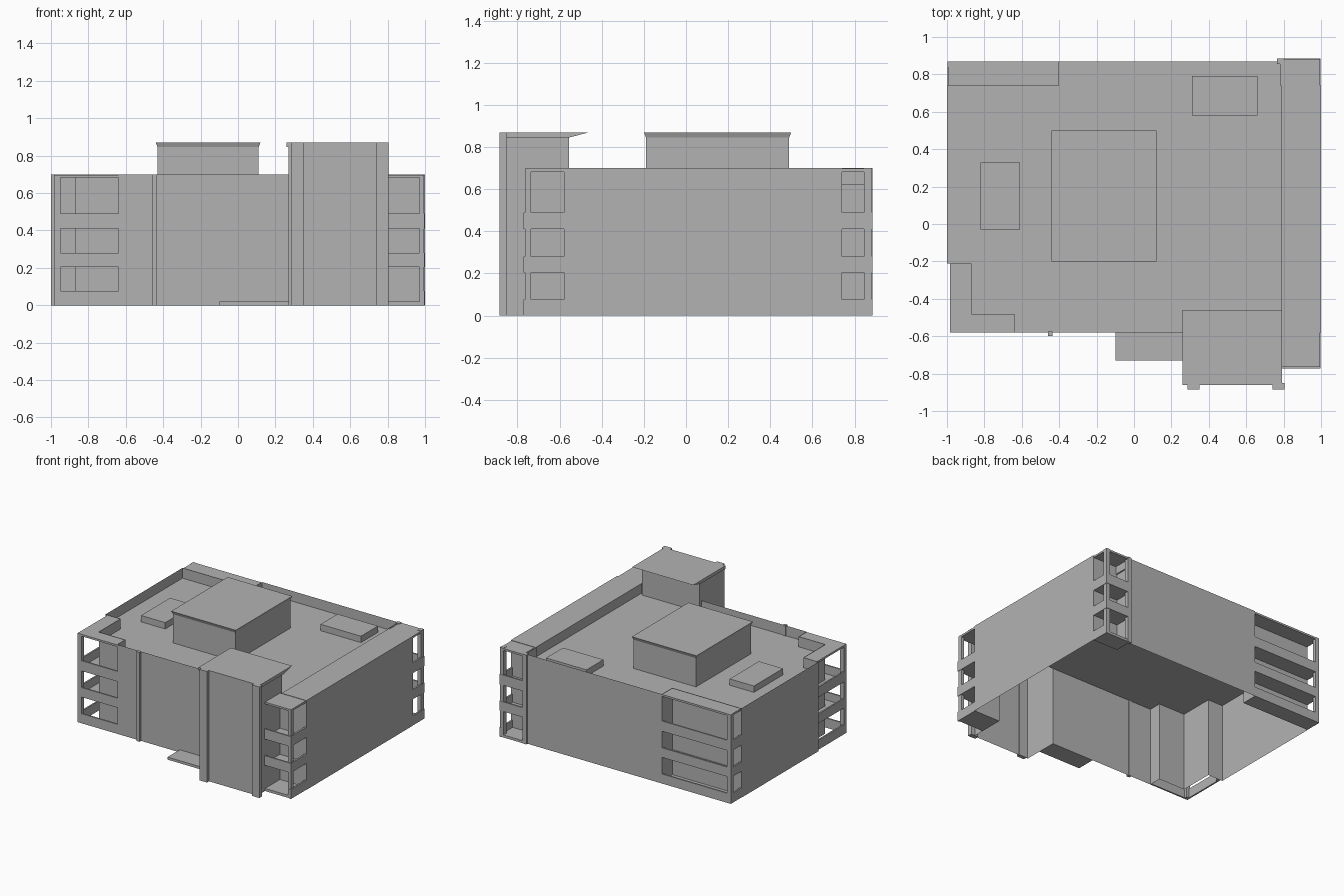
import bpy, bmesh

cube = bpy.data.objects.get("Cube")
if cube:
    bpy.data.objects.remove(cube)

H, ROOF, TOP = 0.70, 0.62, 0.87
T = 0.012

grey = bpy.data.materials.new("plain_grey")
grey.use_nodes = True
tone = (0.45, 0.45, 0.45, 1)
grey.diffuse_color = tone
grey.node_tree.nodes["Principled BSDF"].inputs["Base Color"].default_value = tone


def finish(name, bm):
    mesh = bpy.data.meshes.new(name)
    bm.to_mesh(mesh)
    bm.free()
    mesh.materials.append(grey)
    obj = bpy.data.objects.new(name, mesh)
    bpy.context.collection.objects.link(obj)
    return obj


def prism(name, pts, z0, z1, flare=0.0, bottom=True):
    """Upright prism from a counter-clockwise outline; flare widens the top."""
    bm = bmesh.new()
    cx = sum(p[0] for p in pts) / len(pts)
    cy = sum(p[1] for p in pts) / len(pts)
    low = [bm.verts.new((x, y, z0)) for x, y in pts]
    high = [bm.verts.new((x + (flare if x > cx else -flare),
                          y + (flare if y > cy else -flare), z1)) for x, y in pts]
    for i in range(len(pts)):
        j = (i + 1) % len(pts)
        bm.faces.new((low[i], low[j], high[j], high[i]))
    bm.faces.new(high)
    if bottom:
        bm.faces.new(low[::-1])
    return finish(name, bm)


def box(name, x0, x1, y0, y1, z0, z1, **kw):
    return prism(name, [(x0, y0), (x1, y0), (x1, y1), (x0, y1)], z0, z1, **kw)


# Outer walls: one open-bottomed sheet around the whole footprint
left_part = [(-0.4, 0.87), (-0.4, 0.74), (-1, 0.74), (-1, -0.21), (-0.87, -0.21),
             (-0.87, -0.48), (-0.64, -0.48), (-0.64, -0.58)]
tower_part = [(0.27, -0.58), (0.27, -0.86), (0.77, -0.86), (0.77, -0.58)]
right_part = [(1, -0.58), (1, 0.74), (0.78, 0.74), (0.78, 0.87)]
bm = bmesh.new()
ring = [bm.verts.new((x, y, 0)) for x, y in left_part + tower_part + right_part]
edges = [bm.edges.new((ring[i - 1], ring[i])) for i in range(len(ring))]
ext = bmesh.ops.extrude_edge_only(bm, edges=edges)
bmesh.ops.translate(bm, vec=(0, 0, H),
                    verts=[g for g in ext["geom"] if isinstance(g, bmesh.types.BMVert)])
for f in bm.faces:
    f.normal_update()
wall = next(f for f in bm.faces if all(v.co.x > 0.99 for v in f.verts))
if wall.normal.x < 0:
    bmesh.ops.reverse_faces(bm, faces=bm.faces[:])
finish("outer_walls", bm)

# Sunken roof with a thin parapet rim
bm = bmesh.new()
outline = left_part + [(0.79, -0.58), (0.79, 0.87)]
deck = bm.faces.new([bm.verts.new((x, y, H)) for x, y in outline])
deck.normal_update()
bmesh.ops.inset_region(bm, faces=[deck], thickness=T, use_even_offset=True)
ext = bmesh.ops.extrude_face_region(bm, geom=[deck])
bmesh.ops.translate(bm, vec=(0, 0, ROOF - H),
                    verts=[g for g in ext["geom"] if isinstance(g, bmesh.types.BMVert)])
if deck.is_valid:
    bmesh.ops.delete(bm, geom=[deck], context="FACES_ONLY")
finish("sunken_roof", bm)
box("side_roof_strip", 0.785, 1, -0.58, 0.74, H - 0.005, H)

# Roof structures
box("roof_house", -0.43, 0.11, -0.19, 0.49, ROOF, 0.845, bottom=False)
box("roof_house_cap", -0.43, 0.11, -0.19, 0.49, 0.845, TOP, flare=0.01)
box("roof_unit_left", -0.82, -0.61, -0.03, 0.33, ROOF, 0.67, bottom=False)
box("roof_unit_back", 0.31, 0.66, 0.58, 0.79, ROOF, 0.67, bottom=False)

# Stair tower: upper room, wedge-edged cap and corner pilasters
box("tower_upper", 0.27, 0.77, -0.86, -0.555, ROOF, 0.855, bottom=False)
bm = bmesh.new()
profile = [(-0.862, 0.845), (-0.555, 0.845), (-0.46, TOP), (-0.862, TOP)]
face = bm.faces.new([bm.verts.new((0.26, y, z)) for y, z in profile])
ext = bmesh.ops.extrude_face_region(bm, geom=[face])
bmesh.ops.translate(bm, vec=(0.53, 0, 0),
                    verts=[g for g in ext["geom"] if isinstance(g, bmesh.types.BMVert)])
bmesh.ops.recalc_face_normals(bm, faces=bm.faces[:])
finish("tower_cap", bm)
box("tower_pilaster_left", 0.285, 0.35, -0.885, -0.855, 0, TOP)
box("tower_pilaster_right", 0.74, 0.805, -0.885, -0.85, 0, TOP)

# Front wall trim and entrance slab
box("front_pilaster", -0.46, -0.435, -0.60, -0.575, 0, H)
box("entrance_slab", -0.10, 0.27, -0.73, -0.58, 0, 0.02)

# Balconies
BASE, UPPER = (0, 0.075), [(0.205, 0.28), (0.41, 0.49)]


def bands(name, x0, x1, y0, y1, base=True):
    for n, (z0, z1) in enumerate(([BASE] if base else []) + UPPER):
        box(f"{name}_band_{n}", x0, x1, y0, y1, z0, z1)


def floors(name, pts, ground=True):
    for n, (z0, z1) in enumerate(UPPER):
        prism(f"{name}_floor_{n}", pts, z0, z0 + T)
    if ground:
        prism(f"{name}_ground_slab", pts, 0, 0.02)
    prism(f"{name}_cap", pts, 0.682, 0.697)


def rect(x0, x1, y0, y1):
    return [(x0, y0), (x1, y0), (x1, y1), (x0, y1)]


# Front left: wraps around the corner
corner = [(-0.985, -0.21), (-0.985, -0.58), (-0.64, -0.58), (-0.64, -0.48),
          (-0.87, -0.48), (-0.87, -0.21)]
floors("front_left_balcony", corner, ground=False)
bands("front_left_balcony_front", -0.985, -0.64, -0.58, -0.58 + T)
bands("front_left_balcony_side", -0.985, -0.985 + T, -0.58, -0.21)
box("front_left_post", -0.985, -0.95, -0.58, -0.55, 0, 0.69)
box("front_left_side_post", -0.985, -0.96, -0.235, -0.21, 0, 0.69)

# Front right
floors("front_right_balcony", rect(0.77, 0.995, -0.765, -0.58))
bands("front_right_balcony_front", 0.77, 0.998, -0.772, -0.76, base=False)
bands("front_right_balcony_side", 0.985, 0.998, -0.772, -0.58)
box("front_right_post", 0.97, 0.995, -0.765, -0.735, 0, 0.69)

# Back right
floors("back_right_balcony", rect(0.78, 0.995, 0.74, 0.882))
bands("back_right_balcony_back", 0.78, 0.998, 0.873, 0.885, base=False)
bands("back_right_balcony_side", 0.985, 0.998, 0.74, 0.885)
box("back_right_post", 0.965, 0.995, 0.845, 0.882, 0, H)
box("back_right_inner_post", 0.765, 0.80, 0.855, 0.885, 0, H)

# Back left: long recess
floors("back_left_balcony", rect(-0.995, -0.4, 0.74, 0.868))
bands("back_left_balcony_back", -0.998, -0.4, 0.858, 0.87)
bands("back_left_balcony_side", -0.998, -0.986, 0.74, 0.87)
box("back_left_post", -0.998, -0.965, 0.84, 0.87, 0, 0.697)
